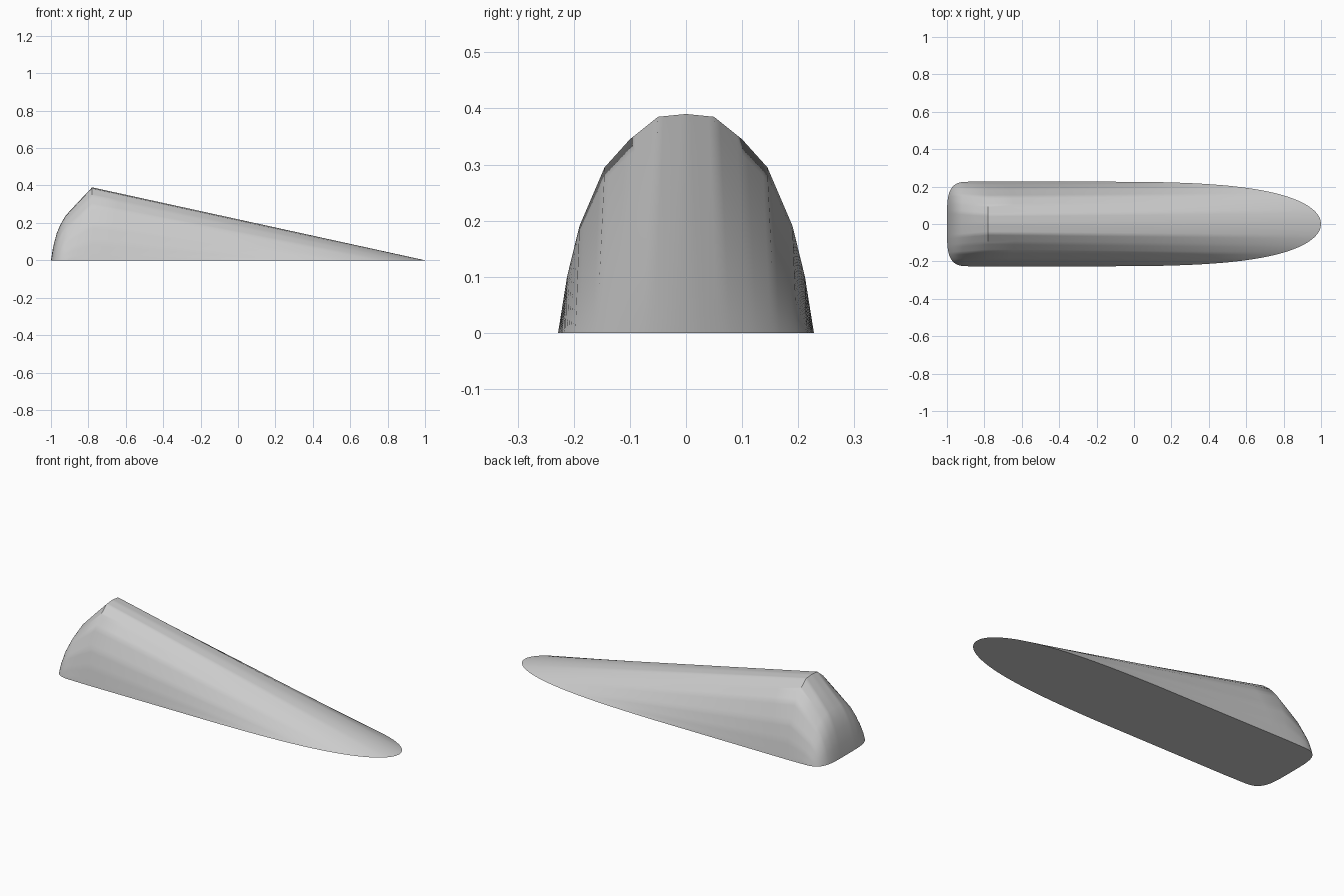
import bpy, bmesh, math

if "Cube" in bpy.data.objects:
    bpy.data.objects.remove(bpy.data.objects["Cube"])

SHOULDER_X, HALF_WIDTH = -0.78, 0.228
# half arch at the shoulder, as (y, z) from the ridge to the ground
ARCH = [(0, 0.39), (0.05, 0.385), (0.1, 0.345), (0.145, 0.295),
        (0.19, 0.19), (0.212, 0.1), (HALF_WIDTH, 0)]
# bulge of the short blunt end: (share of run, share of height)
BULGE = [(1, 0), (0.95, 0.18), (0.86, 0.37), (0.77, 0.49), (0.64, 0.615), (0.32, 0.81)]
STEPS, NOSE_STEPS = 5, 12


def half_arch():
    pts = []
    for (y0, z0), (y1, z1) in zip(ARCH, ARCH[1:]):
        for i in range(STEPS):
            t = i / STEPS
            pts.append((y0 + (y1 - y0) * t, z0 + (z1 - z0) * t))
    return pts + [ARCH[-1]]


def foot(ratio, end_x, p, q):
    """x on the rounded ground outline for a given share of the half width"""
    return SHOULDER_X + (end_x - SHOULDER_X) * max(0, 1 - ratio ** q) ** (1 / p)


def rib(y, z):
    """line from the blunt end over the shoulder down to the nose"""
    ratio = (abs(y) / HALF_WIDTH) ** 0.8
    foot_y = math.copysign(ratio * HALF_WIDTH, y)
    tail_x, nose_x = foot(ratio, -1, 6, 4), foot(ratio, 1, 5, 2)

    def point(foot_x, run, height):
        return (SHOULDER_X + (foot_x - SHOULDER_X) * run,
                y + (foot_y - y) * run, z * height)

    line = [point(tail_x, a, b) for a, b in BULGE]
    line += [point(nose_x, i / NOSE_STEPS, 1 - i / NOSE_STEPS) for i in range(NOSE_STEPS + 1)]
    return line


# skin the ribs from one side to the other
half = half_arch()
arch = [(-y, z) for y, z in reversed(half[1:])] + half
bm = bmesh.new()
ribs = [[bm.verts.new(p) for p in rib(y, z)] for y, z in arch]
for a, b in zip(ribs, ribs[1:]):
    for i in range(len(a) - 1):
        bm.faces.new((a[i], a[i + 1], b[i + 1], b[i]))
bmesh.ops.remove_doubles(bm, verts=bm.verts, dist=0.0002)

# flat underside
rim = [e for e in bm.edges if e.is_boundary]
bmesh.ops.contextual_create(bm, geom=rim)
bmesh.ops.recalc_face_normals(bm, faces=bm.faces)

mesh = bpy.data.meshes.new("wedge_body")
bm.to_mesh(mesh)
bm.free()
body = bpy.data.objects.new("wedge_body", mesh)
bpy.context.collection.objects.link(body)

# plain grey
grey = bpy.data.materials.new("light_grey")
grey.use_nodes = True
grey.diffuse_color = (0.6, 0.6, 0.6, 1)
grey.node_tree.nodes["Principled BSDF"].inputs["Base Color"].default_value = (0.6, 0.6, 0.6, 1)
mesh.materials.append(grey)

bpy.ops.object.select_all(action="DESELECT")
body.select_set(True)
bpy.context.view_layer.objects.active = body
bpy.ops.object.shade_smooth_by_angle(angle=math.radians(40))
